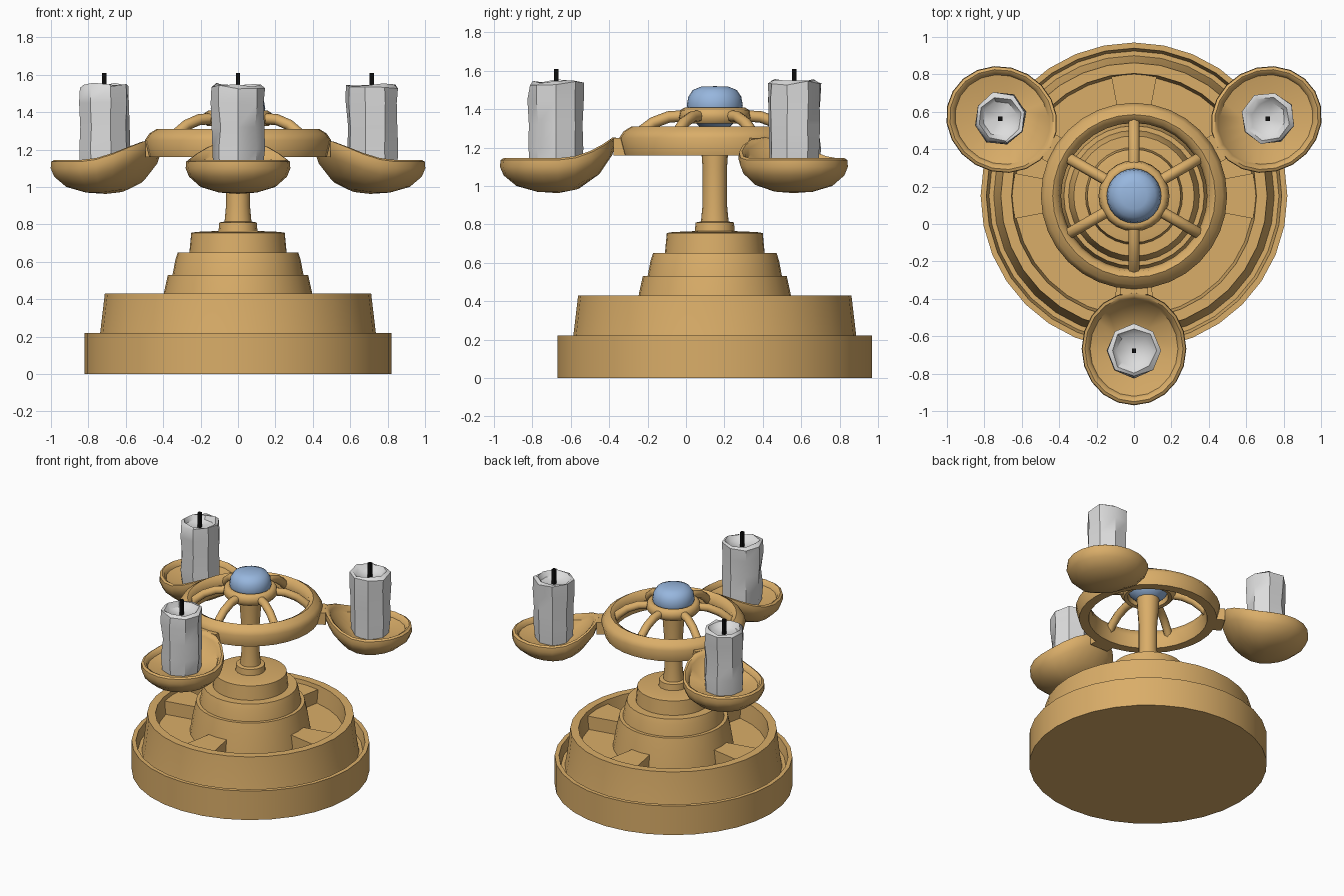
import bpy, bmesh, math, random
from mathutils import Vector, Matrix

if "Cube" in bpy.data.objects:
    bpy.data.objects.remove(bpy.data.objects["Cube"])

random.seed(4)
AXIS = Vector((0, 0.15, 0))


def material(name, rgb):
    m = bpy.data.materials.new(name)
    m.diffuse_color = (*rgb, 1)
    m.use_nodes = True
    m.node_tree.nodes["Principled BSDF"].inputs["Base Color"].default_value = m.diffuse_color
    return m


GOLD = material("gold", (0.70, 0.42, 0.14))
BLUE = material("blue", (0.31, 0.47, 0.73))
WAX = material("white wax", (0.72, 0.72, 0.72))
BLACK = material("black", (0.004, 0.004, 0.004))


def finish(name, bm, mat, angle=35):
    bmesh.ops.remove_doubles(bm, verts=bm.verts, dist=1e-5)
    bmesh.ops.recalc_face_normals(bm, faces=bm.faces)
    me = bpy.data.meshes.new(name)
    bm.to_mesh(me)
    bm.free()
    me.materials.append(mat)
    ob = bpy.data.objects.new(name, me)
    bpy.context.collection.objects.link(ob)
    smooth(ob, angle)
    return ob


def smooth(ob, angle):
    bpy.ops.object.select_all(action='DESELECT')
    ob.select_set(True)
    bpy.context.view_layer.objects.active = ob
    bpy.ops.object.shade_smooth_by_angle(angle=math.radians(angle))


def lathe_bm(profile, seg, closed=False):
    bm = bmesh.new()
    rings = []
    for r, z in profile:
        rings.append([bm.verts.new((r * math.cos(math.tau * i / seg),
                                    r * math.sin(math.tau * i / seg), z))
                      for i in range(seg)])
    pairs = list(zip(rings, rings[1:]))
    if closed:
        pairs.append((rings[-1], rings[0]))
    for a, b in pairs:
        for i in range(seg):
            j = (i + 1) % seg
            bm.faces.new((a[i], a[j], b[j], b[i]))
    return bm


def lathe(name, profile, mat, seg=32, closed=False, angle=35):
    bm = lathe_bm(profile, seg, closed)
    bmesh.ops.translate(bm, verts=bm.verts, vec=AXIS)
    return finish(name, bm, mat, angle)


# Base tiers: outer tray with groove, then hollow second tier
lathe("base", [(0, 0), (0.82, 0), (0.82, 0.22), (0.79, 0.22), (0.775, 0.15),
               (0.75, 0.15), (0.737, 0.22), (0.712, 0.43), (0.655, 0.43),
               (0.64, 0.30), (0, 0.30)], GOLD)

# Stepped centre
lathe("stepped_centre", [(0, 0.29), (0.42, 0.29), (0.395, 0.44), (0.375, 0.53),
                         (0.35, 0.53), (0.335, 0.61), (0.322, 0.65), (0.26, 0.65),
                         (0.25, 0.755), (0.22, 0.76), (0.1, 0.765), (0, 0.765)], GOLD)

# Four wedge ribs in the recess of the second tier
bm = bmesh.new()
for k in range(4):
    a0 = k * math.pi / 2
    lo, hi = [], []
    for r, a in ((0.38, -.188), (0.648, -.188), (0.655, 0), (0.648, .188), (0.38, .188)):
        x, y = r * math.cos(a0 + a), r * math.sin(a0 + a) + AXIS.y
        lo.append(bm.verts.new((x, y, 0.295)))
        hi.append(bm.verts.new((x, y, 0.40)))
    bm.faces.new(lo)
    bm.faces.new(hi)
    for i in range(5):
        j = (i + 1) % 5
        bm.faces.new((lo[i], lo[j], hi[j], hi[i]))
finish("wedge_ribs", bm, GOLD)

# Pole with collar
lathe("pole", [(0, 0.755), (0.105, 0.755), (0.1, 0.81), (0.072, 0.815), (0.064, 0.9),
               (0.064, 1.1), (0.075, 1.25), (0.08, 1.33), (0, 1.33)], GOLD, 16)

# Wheel ring, hub ring and blue dome
lathe("wheel_ring", [(0.475, 1.16), (0.498, 1.25), (0.475, 1.285), (0.435, 1.31),
                     (0.405, 1.295), (0.39, 1.24), (0.41, 1.16)], GOLD, 32, True, 50)
lathe("hub_ring", [(0.14, 1.33), (0.165, 1.325), (0.19, 1.355), (0.18, 1.395),
                   (0.155, 1.41), (0.135, 1.40)], GOLD, 24, True, 60)
lathe("blue_dome", [(0, 1.29), (0.08, 1.31), (0.13, 1.36), (0.146, 1.42), (0.138, 1.465),
                    (0.115, 1.5), (0.07, 1.518), (0, 1.52)], BLUE, 24, False, 60)

# Six arched spokes
cu = bpy.data.curves.new("spokes", 'CURVE')
cu.dimensions = '3D'
cu.bevel_depth = 0.03
cu.bevel_resolution = 2
cu.use_fill_caps = True
for k in range(6):
    a = math.radians(30 + 60 * k)
    pts = [(0.16, 1.365), (0.24, 1.36), (0.32, 1.33), (0.38, 1.285), (0.43, 1.23)]
    sp = cu.splines.new('POLY')
    sp.points.add(len(pts) - 1)
    for p, (r, z) in zip(sp.points, pts):
        p.co = (r * math.cos(a), r * math.sin(a) + AXIS.y, z, 1)
cu.materials.append(GOLD)
spokes = bpy.data.objects.new("spokes", cu)
bpy.context.collection.objects.link(spokes)
bpy.ops.object.select_all(action='DESELECT')
spokes.select_set(True)
bpy.context.view_layer.objects.active = spokes
bpy.ops.object.convert(target='MESH')
smooth(bpy.context.object, 50)

# Three dishes with candles and wicks
DISH = [(0, .963), (.1, .97), (.2, 1.0), (.262, 1.055), (.28, 1.1), (.277, 1.135),
        (.262, 1.145), (.245, 1.135), (.235, 1.11), (.12, 1.085), (0, 1.08)]
CANDLE = [(0, 1.08), (.132, 1.08), (.137, 1.2), (.133, 1.32), (.14, 1.45), (.137, 1.54),
          (.118, 1.55), (.09, 1.515), (0, 1.495)]
for label, deg in (("right", 30), ("left", 150), ("front", 270)):
    a = math.radians(deg)
    place = Matrix.Translation(AXIS) @ Matrix.Rotation(a, 4, 'Z') @ Matrix.Translation((0.817, 0, 0))

    # dish: oval bowl whose inner lip sweeps up to the wheel
    bm = lathe_bm(DISH, 20)
    for v in bm.verts:
        v.co.x *= 1.08
        if v.co.x < 0:
            v.co.z += 0.12 * (v.co.x / 0.3) ** 2
    bm.transform(place)
    finish(label + "_dish", bm, GOLD, 45)

    # short tab joining dish and wheel
    bm = bmesh.new()
    bmesh.ops.create_cube(bm, size=1, matrix=place @ Matrix.Translation((-0.325, 0, 1.205))
                          @ Matrix.Diagonal((0.07, 0.15, 0.09, 1)))
    finish(label + "_tab", bm, GOLD)

    # candle: eight uneven sides with a melted hollow top
    bm = lathe_bm(CANDLE, 8)
    for v in bm.verts:
        if v.co.xy.length > 0.01:
            v.co.xy *= random.uniform(0.97, 1.07)
            if v.co.z > 1.52:
                v.co.z += random.uniform(-0.015, 0.01)
    bm.transform(place @ Matrix.Translation((0.01, 0, 0)))
    finish(label + "_candle", bm, WAX, 40)

    bm = bmesh.new()
    c = place @ Vector((0.01, 0, 1.55))
    bmesh.ops.create_cube(bm, size=1, matrix=Matrix.Translation(c)
                          @ Matrix.Diagonal((0.024, 0.024, 0.12, 1)))
    finish(label + "_wick", bm, BLACK)
